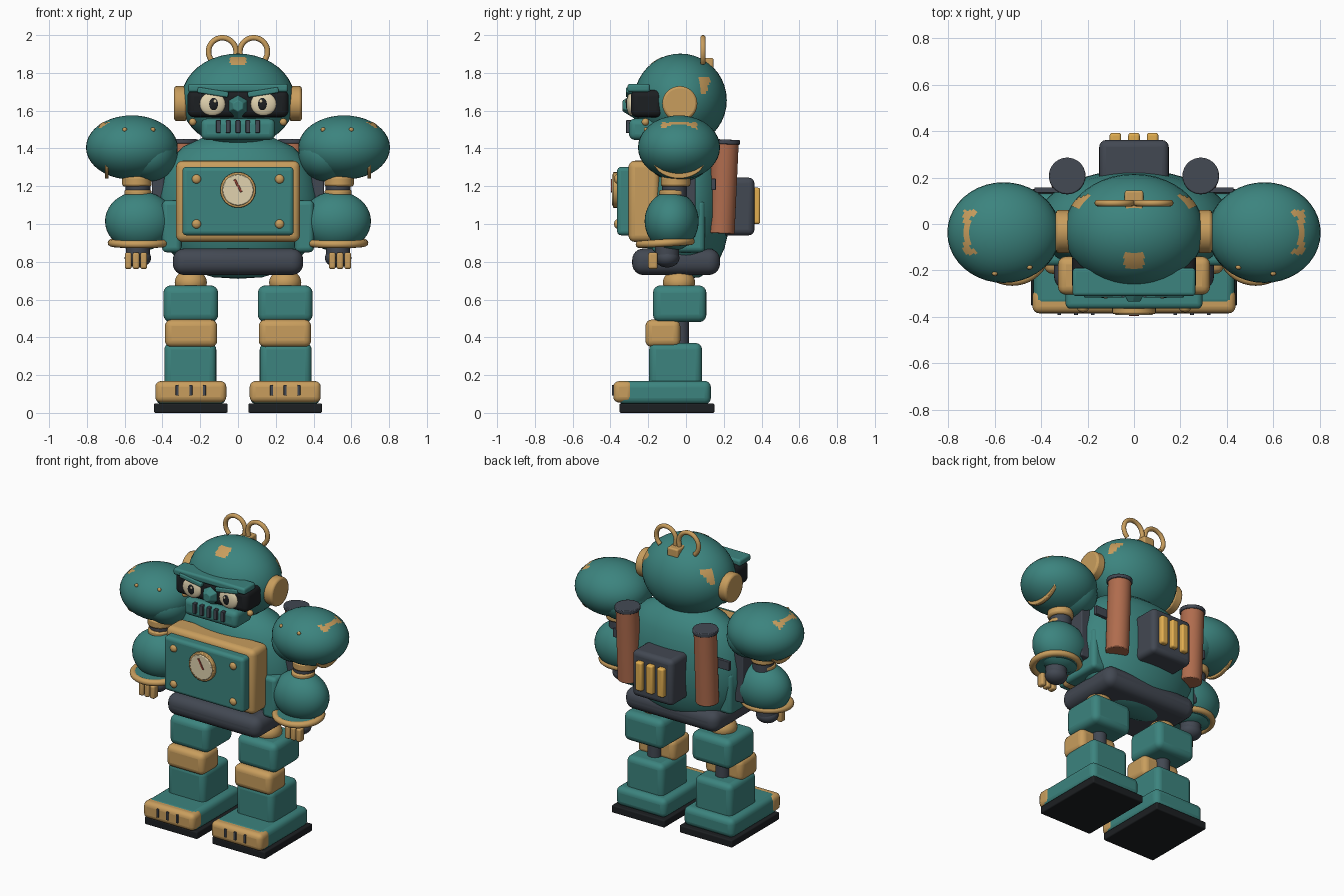
import bpy, bmesh, math
from mathutils import Vector, Matrix

if "Cube" in bpy.data.objects:
    bpy.data.objects.remove(bpy.data.objects["Cube"])

COL = dict(teal=(.045, .23, .21), gold=(.58, .34, .11), dark=(.055, .065, .085),
           black=(.012, .014, .016), copper=(.43, .15, .075), cream=(.75, .65, .43),
           amber=(.75, .42, .08), red=(.3, .06, .04))
MATS = {}
for k, c in COL.items():
    MATS[k] = bpy.data.materials.new(k)
    MATS[k].diffuse_color = (*c, 1)


def finish(name, bm, mat, loc=(0, 0, 0), rot=(0, 0, 0), bevel=0, segs=4):
    bmesh.ops.recalc_face_normals(bm, faces=bm.faces)
    me = bpy.data.meshes.new(name)
    bm.to_mesh(me)
    bm.free()
    o = bpy.data.objects.new(name, me)
    bpy.context.collection.objects.link(o)
    o.location, o.rotation_euler = loc, rot
    me.materials.append(MATS[mat])
    if bevel:
        m = o.modifiers.new("bevel", 'BEVEL')
        m.width, m.segments, m.limit_method = bevel, segs, 'ANGLE'
    bpy.context.view_layer.objects.active = o
    o.select_set(True)
    bpy.ops.object.shade_smooth_by_angle(angle=math.radians(35))
    o.select_set(False)
    return o


def box(name, mat, lo, hi, bevel=.01, rot=(0, 0, 0), segs=4):
    lo, hi = Vector(lo), Vector(hi)
    bm = bmesh.new()
    bmesh.ops.create_cube(bm, size=1, matrix=Matrix.Diagonal((*[abs(v) for v in hi - lo], 1)))
    return finish(name, bm, mat, (lo + hi) / 2, rot, bevel, segs)


def mbox(name, mat, s, lo, hi, bevel=.01, rot=(0, 0, 0)):
    # box mirrored to side s
    return box(name, mat, (s * lo[0], *lo[1:]), (s * hi[0], *hi[1:]), bevel,
               (rot[0], s * rot[1], s * rot[2]))


def ball(name, mat, c, r, rot=(0, 0, 0), keep=None):
    # ellipsoid; keep() leaves only a surface patch (paint wear)
    bm = bmesh.new()
    n = 96 if keep else 40
    bmesh.ops.create_uvsphere(bm, u_segments=n, v_segments=n // 2, radius=1)
    bmesh.ops.scale(bm, vec=r, verts=bm.verts)
    if keep:
        bad = [f for f in bm.faces if not keep(f.calc_center_median() + Vector(c))]
        bmesh.ops.delete(bm, geom=bad, context='FACES')
    return finish(name, bm, mat, c, rot)


def cyl(name, mat, c, r, h, axis='z', bevel=.005, r2=None, n=36, tilt=0):
    bm = bmesh.new()
    bmesh.ops.create_cone(bm, cap_ends=True, segments=n, radius1=r,
                          radius2=r if r2 is None else r2, depth=h)
    rot = {'z': (tilt, 0, 0), 'y': (math.pi / 2, 0, 0), 'x': (0, math.pi / 2, 0)}[axis]
    return finish(name, bm, mat, c, rot, bevel, 2)


def lathe(name, mat, prof, c=(0, 0, 0), sy=1, n=48, rot=(0, 0, 0), closed=False):
    bm = bmesh.new()
    vs = [bm.verts.new((r, 0, z)) for r, z in prof]
    es = [bm.edges.new((a, b)) for a, b in zip(vs, vs[1:] + (vs[:1] if closed else []))
          if not (not closed and b is vs[0])]
    bmesh.ops.spin(bm, geom=vs + es, angle=2 * math.pi, steps=n, axis=(0, 0, 1), cent=(0, 0, 0))
    bmesh.ops.remove_doubles(bm, verts=bm.verts, dist=1e-4)
    bmesh.ops.scale(bm, vec=(1, sy, 1), verts=bm.verts)
    return finish(name, bm, mat, c, rot)


def ring(name, mat, c, R, r, rz, sy=1, rot=(0, 0, 0)):
    prof = [(R + r * math.cos(a * math.pi / 6), rz * math.sin(a * math.pi / 6)) for a in range(12)]
    return lathe(name, mat, prof, c, sy, 40, rot, True)


def tube(name, mat, pts, r):
    cu = bpy.data.curves.new(name, 'CURVE')
    cu.dimensions, cu.bevel_depth, cu.bevel_resolution, cu.use_fill_caps = '3D', r, 4, True
    sp = cu.splines.new('POLY')
    sp.points.add(len(pts) - 1)
    for p, q in zip(sp.points, pts):
        p.co = (*q, 1)
    o = bpy.data.objects.new(name, cu)
    bpy.context.collection.objects.link(o)
    cu.materials.append(MATS[mat])


# torso: rounded barrel, flattened front to back
lathe("torso", 'teal', [(0, .71), (.13, .718), (.23, .75), (.31, .80), (.37, .87), (.405, .95),
      (.425, 1.05), (.422, 1.15), (.40, 1.25), (.36, 1.34), (.29, 1.41), (.19, 1.455),
      (.09, 1.475), (0, 1.48)], (0, 0, 0), .55)
box("belt", 'dark', (-.345, -.285, .73), (.345, .18, .87), .06, segs=6)

# chest door with dial
box("chest_frame", 'gold', (-.328, -.305, .905), (.328, -.14, 1.335), .035)
box("chest_door", 'teal', (-.295, -.365, .94), (.295, -.24, 1.302), .022)
cyl("dial_rim", 'gold', (0, -.37, 1.18), .094, .035, 'y')
cyl("dial_face", 'cream', (0, -.375, 1.18), .082, .035, 'y')
box("dial_needle", 'red', (-.006, -.397, 1.165), (.006, -.388, 1.24), .002, (0, -.5, 0))
for x in (-.22, .22):
    for z in (1.0, 1.238):
        ball("door_rivet", 'gold', (x, -.365, z), (.024, .016, .024))

# head
HC, HR = (0, -.03, 1.655), (.302, .246, .247)
ball("head", 'teal', HC, HR)
HP = [v * 1.008 for v in HR]
ball("head_front_wear", 'gold', HC, HP,
     keep=lambda p: abs(p.x) < .042 and -.19 < p.y < -.125 and p.z > 1.7)
ball("head_side_wear", 'gold', HC, HP,
     keep=lambda p: p.x > 0 and 1.695 < p.z < 1.775 and abs(p.y - .095) < .012 + (p.z - 1.695) * .28)
ball("head_side_wear", 'gold', HC, HP,
     keep=lambda p: p.x < 0 and 1.695 < p.z < 1.775 and abs(p.y - .095) < .012 + (p.z - 1.695) * .28)
box("antenna_base", 'gold', (-.04, .05, 1.82), (.04, .145, 1.88), .01)
box("visor", 'black', (-.268, -.292, 1.565), (.268, -.12, 1.71), .035)
box("brow", 'teal', (-.265, -.31, 1.698), (.265, -.19, 1.742), .014)
box("jaw", 'teal', (-.197, -.302, 1.445), (.197, -.12, 1.558), .032)
for i in range(5):
    x = (i - 2) * .052
    box("mouth_slot", 'dark', (x - .012, -.318, 1.482), (x + .012, -.29, 1.55), .004)
cyl("nose", 'teal', (0, -.29, 1.625), .085, .09, 'y', .004, .03, 6)

for s in (-1, 1):
    # antenna loop
    arc = [(s * (.083 - .073 * math.cos(t)), .09, 1.912 + .074 * math.sin(t))
           for t in [math.radians(a) for a in range(-20, 236, 12)]]
    tube("antenna_loop", 'gold', [(s * .012, .09, 1.85)] + arc, .0145)
    # face details
    ball("eye", 'cream', (s * .135, -.292, 1.635), (.068, .022, .062))
    ball("pupil", 'black', (s * .13, -.306, 1.635), (.027, .013, .035))
    ball("eye_glint", 'cream', (s * .122, -.318, 1.65), (.008, .004, .009))
    mbox("eyelid", 'teal', s, (.05, -.318, 1.682), (.215, -.28, 1.712), .008, (0, -.16, 0))
    ball("cheek_rivet", 'gold', (s * .24, -.215, 1.54), (.02, .02, .02))
    cyl("ear_disc", 'gold', (s * .305, -.033, 1.637), .093, .065, 'x', .012)

    # flank block and side strut
    mbox("flank_block", 'teal', s, (.30, -.18, .85), (.402, .10, 1.125), .025)
    mbox("side_strut", 'dark', s, (.39, -.06, .93), (.455, .05, 1.30), .008)
    mbox("pipe_bracket", 'dark', s, (.30, .135, 1.18), (.43, .158, 1.24), .004)

    # shoulder shell with rim, wear and rivets
    SC, SR = (s * .562, -.037, 1.405), (.243, .217, .17)
    ball("shoulder", 'teal', SC, SR)
    ball("shoulder_inner", 'teal', (s * .47, -.037, 1.365), (.15, .18, .14))
    SP = [v * 1.009 for v in SR]
    ball("shoulder_wear", 'gold', SC, SP, keep=lambda p: p.z > 1.42 and -.13 < p.y < .058 and
         .705 - (.025 if abs(p.y + .036) > .07 else 0) < abs(p.x) < .735)
    o = cyl("shoulder_rim", 'gold', (s * .695, -.037, 1.335), .135, .02, 'x', .004)
    o.scale = (.7, 1, 1)
    for x in (.45, .60):
        k = math.sqrt(1 - ((x - .562) / .243) ** 2 - (.095 / .17) ** 2)
        ball("shoulder_rivet", 'gold', (s * x, -.037 - .217 * k, 1.50), (.012, .01, .012))

    # arm
    cyl("arm_collar", 'gold', (s * .535, -.055, 1.225), .078, .055, bevel=.012)
    cyl("arm_joint", 'dark', (s * .53, -.06, 1.185), .066, .09)
    cyl("elbow_ring", 'gold', (s * .53, -.07, 1.165), .072, .03, bevel=.008)
    ball("forearm", 'teal', (s * .52, -.076, 1.015), (.184, .143, .158))
    ring("cuff", 'gold', (s * .525, -.11, .90), .143, .022, .02, .95, (.06, 0, 0))
    cyl("cuff_plate", 'teal', (s * .525, -.11, .90), .135, .024, bevel=.004)
    cyl("wrist", 'dark', (s * .53, -.10, .855), .064, .07)
    ball("palm", 'dark', (s * .53, -.10, .82), (.07, .065, .05))
    for i in (-1, 0, 1):
        x = .54 + i * .041
        mbox("finger", 'gold', s, (x - .018, -.20, .762), (x + .018, -.15, .85), .012)

    # leg
    ball("hip_joint", 'gold', (s * .25, -.037, .69), (.085, .085, .07))
    mbox("thigh", 'teal', s, (.105, -.175, .48), (.395, .108, .675), .04)
    cyl("knee_post", 'dark', (s * .25, -.03, .43), .045, .2)
    mbox("knee_guard", 'gold', s, (.11, -.215, .348), (.387, -.03, .494), .035)
    mbox("shin", 'teal', s, (.115, -.195, .13), (.39, .085, .37), .035)
    mbox("foot", 'teal', s, (.065, -.36, .045), (.435, .132, .17), .035)
    mbox("toe_cap", 'gold', s, (.062, -.385, .055), (.438, -.28, .168), .03)
    mbox("sole", 'black', s, (.055, -.352, 0), (.445, .15, .05), .008)
    for i in (-1, 0, 1):
        x = .25 + i * .072
        mbox("toe_slot", 'dark', s, (x - .008, -.393, .092), (x + .008, -.37, .147), .003)

    # exhaust pipe on the back
    cyl("exhaust_pipe", 'copper', (s * .288, .197, 1.19), .071, .48, tilt=-.045)
    cyl("exhaust_cap", 'dark', (s * .288, .207, 1.435), .079, .025, tilt=-.045)

# backpack with glowing bars
box("backpack", 'dark', (-.15, .16, .94), (.15, .362, 1.245), .03)
for x in (-.08, 0, .08):
    box("power_bar", 'amber', (x - .025, .34, 1.0), (x + .025, .393, 1.192), .012)

for m in bpy.data.materials:
    if m.users and not m.is_grease_pencil:
        m.use_nodes = True
        m.node_tree.nodes["Principled BSDF"].inputs["Base Color"].default_value = m.diffuse_color
